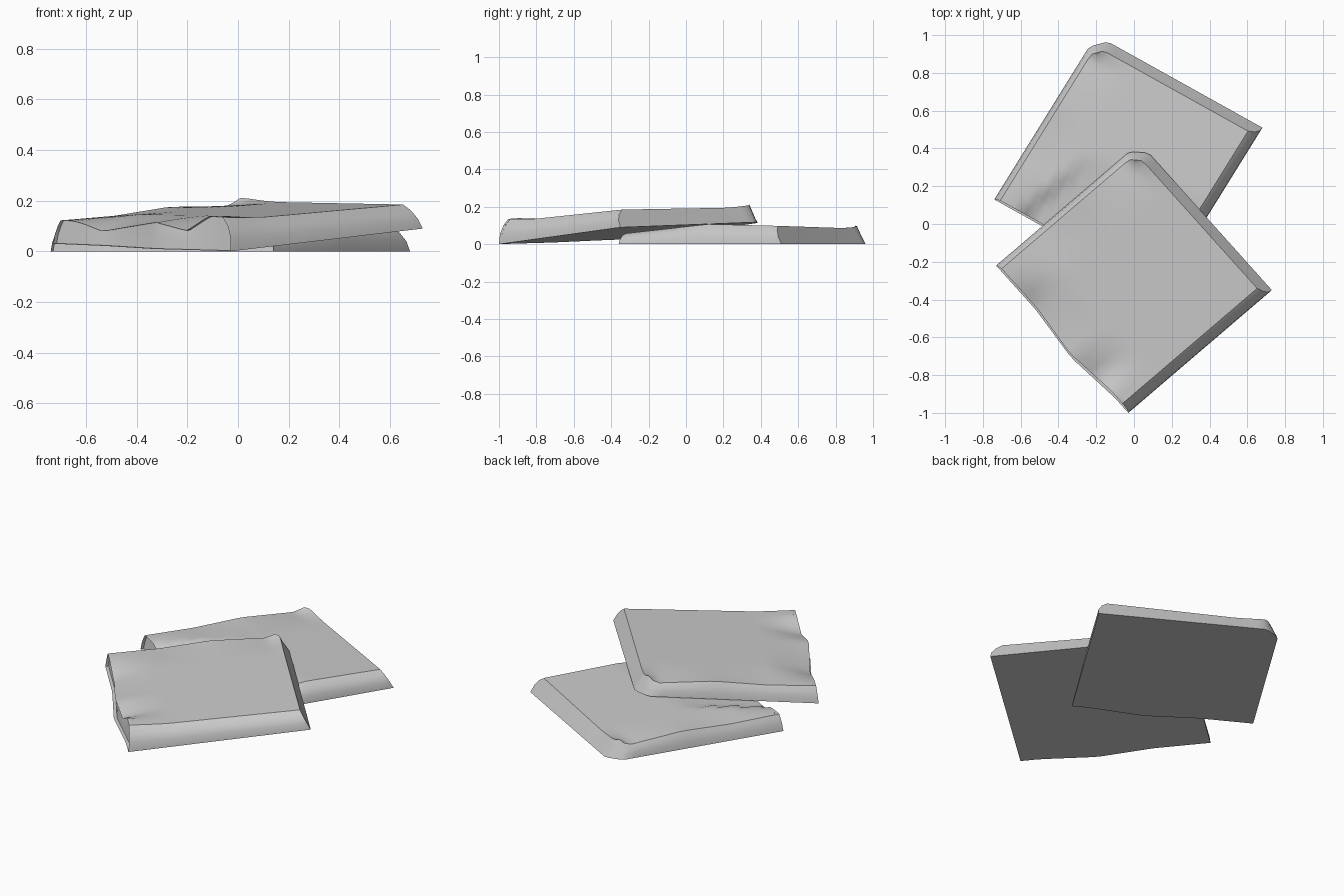
import bpy, bmesh
from mathutils import Vector

if "Cube" in bpy.data.objects:
    bpy.data.objects.remove(bpy.data.objects["Cube"])

N = 24


def interp(pts, x):
    for (a, b), (c, d) in zip(pts, pts[1:]):
        if x <= c:
            return b + (d - b) * (x - a) / (c - a)
    return pts[-1][1]


# Wavy open edge, dent along the back edge, and the fold height
OPEN = [(0, .132), (.09, .134), (.21, .074), (.38, .104), (.74, .056), (.95, .095), (1, .092)]
BACK = [(0, .092), (.3, .085), (.6, .095), (.93, .07), (1, .1)]


def height(s, t):
    base = .118 - .02 * s - .015 * t
    h = base + (interp(OPEN, t) - base) * max(0, 1 - s / .25) ** 1.5
    k = max(0, 1 - (1 - t) / .25) ** 1.5
    return h + (interp(BACK, s) - h) * k


def inset(s, t, f):
    # f = how far up the side: 0 bottom, 1 top
    bulge = .03 * max(0, 1 - abs(t - .4) / .3) * (1 - s) ** 4
    u0 = .01 * f - bulge
    u1 = 1 - .052 * f
    v0 = .055 * f ** 3
    v1 = 1 - .03 * f ** 2
    u, v = u0 + (u1 - u0) * s, v0 + (v1 - v0) * t
    e = u + v - (1.93 - .06 * f)
    if e > 0:
        u, v = u - e / 2, v - e / 2
    return u, v


def base_plane(corners, p):
    # Height of the tilted underside at a world xy position
    s, e, w = (Vector(c) for c in corners)
    n = (e - s).cross(w - s)
    return s.z - (n.x * (p.x - s.x) + n.y * (p.y - s.y)) / n.z


def folded_cloth(name, corners, press=None, press_area=None):
    s0, e0, w0 = (Vector(c) for c in corners)
    bm = bmesh.new()

    def place(s, t, f):
        u, v = inset(s, t, f)
        p = s0 + (e0 - s0) * u + (w0 - s0) * v
        h = height(s, t)
        # Flatten where the other cloth lies on top
        if press:
            ps, pe, pw = (Vector(c) for c in press)
            a, b, d = (pe - ps).xy, (pw - ps).xy, (p - ps).xy
            det = a.x * b.y - a.y * b.x
            pu = (d.x * b.y - d.y * b.x) / det
            pv = (a.x * d.y - a.y * d.x) / det
            if -.1 < pu < 1.1 and -.1 < pv < 1.1:
                h = min(h, base_plane(press, p) - .004)
        p.z += h * f
        return bm.verts.new(p)

    # Top surface
    top = [[place(i / N, j / N, 1) for j in range(N + 1)] for i in range(N + 1)]
    for i in range(N):
        for j in range(N):
            bm.faces.new((top[i][j], top[i + 1][j], top[i + 1][j + 1], top[i][j + 1]))
    # Sides as stacked rings down to a flat underside
    loop = ([(i, 0) for i in range(N)] + [(N, j) for j in range(N)]
            + [(i, N) for i in range(N, 0, -1)] + [(0, j) for j in range(N, 0, -1)])
    rings = [[place(i / N, j / N, f) for i, j in loop] for f in (0, .4, .75)]
    rings.append([top[i][j] for i, j in loop])
    m = len(loop)
    open_side = []
    for lo, hi in zip(rings, rings[1:]):
        for k in range(m):
            q = (k + 1) % m
            face = bm.faces.new((lo[k], lo[q], hi[q], hi[k]))
            if k >= 3 * N:
                open_side.append(face)
    bm.faces.new(rings[0][::-1])
    # Recess the open end inside its thin outer layer
    r = bmesh.ops.inset_region(bm, faces=open_side, thickness=.01, use_even_offset=True)
    inner = list({v for f in open_side for v in f.verts})
    bmesh.ops.translate(bm, verts=inner, vec=(e0 - s0).normalized() * .018)
    bmesh.ops.recalc_face_normals(bm, faces=bm.faces)
    me = bpy.data.meshes.new(name)
    bm.to_mesh(me)
    bm.free()
    ob = bpy.data.objects.new(name, me)
    bpy.context.collection.objects.link(ob)
    bpy.ops.object.select_all(action='DESELECT')
    ob.select_set(True)
    bpy.context.view_layer.objects.active = ob
    bpy.ops.object.shade_smooth_by_angle(angle=.6)


UPPER = ((-.03, -1, 0), (.73, -.35, .09), (-.73, -.22, .03))
LOWER = ((.14, -.36, 0), (.68, .51, 0), (-.74, .13, 0))

folded_cloth("upper_folded_cloth", UPPER)
folded_cloth("lower_folded_cloth", LOWER, press=UPPER)
